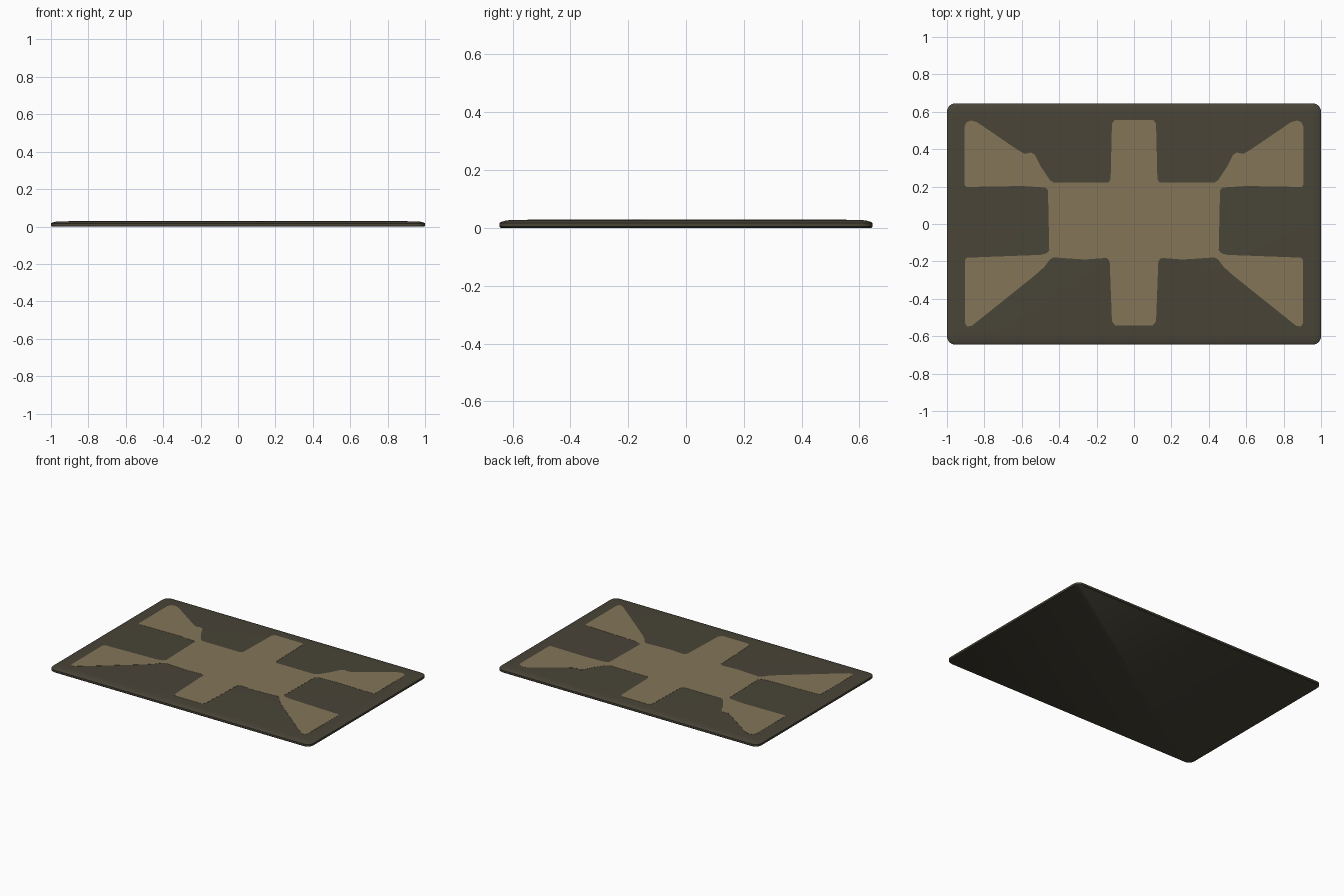
import bpy, bmesh, math

if "Cube" in bpy.data.objects:
    bpy.data.objects.remove(bpy.data.objects["Cube"])

HX, HY, TOP = 1.0, 0.645, 0.028


def material(name, rgb):
    m = bpy.data.materials.new(name)
    m.diffuse_color = (*rgb, 1)
    m.use_nodes = True
    m.node_tree.nodes["Principled BSDF"].inputs["Base Color"].default_value = m.diffuse_color
    return m


dark = material("dark olive", (0.066, 0.058, 0.039))
tan = material("tan", (0.230, 0.177, 0.096))


def make_object(name, bm, mat):
    bmesh.ops.recalc_face_normals(bm, faces=bm.faces)
    me = bpy.data.meshes.new(name)
    bm.to_mesh(me)
    bm.free()
    me.materials.append(mat)
    ob = bpy.data.objects.new(name, me)
    bpy.context.collection.objects.link(ob)
    return ob


def rounded_ring(bm, inset, z, r=0.045, n=6):
    # rounded rectangle, corner by corner
    vs = []
    rr = max(r - inset * 0.4, 0.01)
    for k, (sx, sy) in enumerate([(1, 1), (-1, 1), (-1, -1), (1, -1)]):
        for i in range(n + 1):
            a = math.pi / 2 * (k + i / n)
            vs.append(bm.verts.new((sx * (HX - inset - rr) + rr * math.cos(a),
                                    sy * (HY - inset - rr) + rr * math.sin(a), z)))
    return vs


# slab: stacked rounded outlines with a soft upper rim
bm = bmesh.new()
profile = [(0.004, 0), (0, 0.004), (0, 0.017), (0.006, 0.021),
           (0.018, 0.0245), (0.035, 0.027), (0.05, TOP)]
rings = [rounded_ring(bm, d, z) for d, z in profile]
for a, b in zip(rings, rings[1:]):
    for i in range(len(a)):
        j = (i + 1) % len(a)
        bm.faces.new((a[i], a[j], b[j], b[i]))
bm.faces.new(rings[0][::-1])
bm.faces.new(rings[-1])
slab = make_object("board_slab", bm, dark)
bpy.context.view_layer.objects.active = slab
slab.select_set(True)
bpy.ops.object.shade_smooth_by_angle(angle=math.radians(40))

# inlay: right half of the painted outline, mirrored to the left
half = [(0.105, 0.555), (0.118, 0.535), (0.125, 0.24), (0.136, 0.222),
        (0.43, 0.222), (0.45, 0.235), (0.50, 0.31), (0.53, 0.37),
        (0.55, 0.382), (0.585, 0.375), (0.62, 0.395), (0.84, 0.545),
        (0.87, 0.553), (0.895, 0.545), (0.906, 0.52), (0.906, 0.21),
        (0.897, 0.198), (0.60, 0.203), (0.475, 0.195), (0.46, 0.18),
        (0.453, -0.14), (0.468, -0.157), (0.50, -0.165), (0.893, -0.18),
        (0.903, -0.19), (0.903, -0.53), (0.893, -0.548), (0.868, -0.545),
        (0.83, -0.515), (0.53, -0.275), (0.48, -0.23), (0.448, -0.188),
        (0.43, -0.179), (0.26, -0.19), (0.145, -0.181), (0.130, -0.20),
        (0.118, -0.52), (0.10, -0.543)]
outline = half + [(-x, y) for x, y in reversed(half)]
bm = bmesh.new()
face = bm.faces.new([bm.verts.new((x, y, TOP - 0.002)) for x, y in outline])
ext = bmesh.ops.extrude_face_region(bm, geom=[face], use_keep_orig=True)
bmesh.ops.translate(bm, vec=(0, 0, 0.003),
                    verts=[g for g in ext["geom"] if isinstance(g, bmesh.types.BMVert)])
bmesh.ops.triangulate(bm, faces=[f for f in bm.faces if len(f.verts) > 4],
                      ngon_method='EAR_CLIP')
make_object("tan_inlay", bm, tan)
